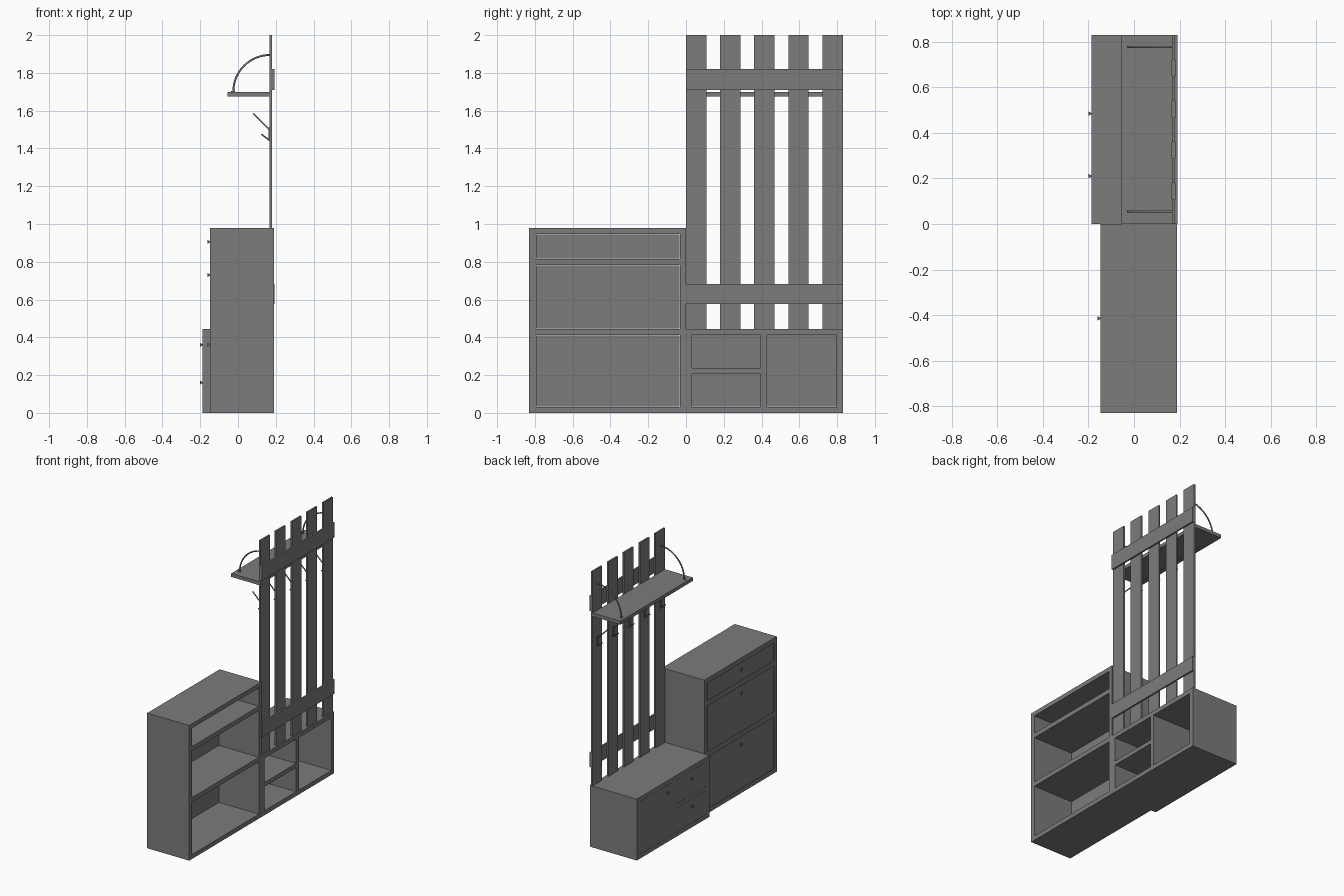
import bpy
import bmesh
from math import cos, sin, pi
from mathutils import Matrix

if "Cube" in bpy.data.objects:
    bpy.data.objects.remove(bpy.data.objects["Cube"])

GREY = (0.2, 0.2, 0.2, 1)
mat = bpy.data.materials.new("plain_grey")
mat.use_nodes = True
mat.diffuse_color = GREY
mat.node_tree.nodes["Principled BSDF"].inputs["Base Color"].default_value = GREY


def add_mesh(name, bm):
    mesh = bpy.data.meshes.new(name)
    bm.to_mesh(mesh)
    bm.free()
    mesh.materials.append(mat)
    obj = bpy.data.objects.new(name, mesh)
    bpy.context.collection.objects.link(obj)
    return obj


def box(name, x, y, z):
    """Box from (min, max) ranges."""
    bm = bmesh.new()
    bmesh.ops.create_cube(bm, size=1)
    for v in bm.verts:
        v.co = [r[0] if c < 0 else r[1] for c, r in zip(v.co, (x, y, z))]
    return add_mesh(name, bm)


def tube(name, points, radius):
    curve = bpy.data.curves.new(name, 'CURVE')
    curve.dimensions = '3D'
    curve.bevel_depth = radius
    curve.bevel_resolution = 2
    curve.use_fill_caps = True
    spline = curve.splines.new('POLY')
    spline.points.add(len(points) - 1)
    for p, co in zip(spline.points, points):
        p.co = (*co, 1)
    curve.materials.append(mat)
    obj = bpy.data.objects.new(name, curve)
    bpy.context.collection.objects.link(obj)


def knob(name, x, y, z):
    """Square knob, widening away from the door."""
    bm = bmesh.new()
    turn = Matrix.Rotation(-pi / 2, 4, 'Y') @ Matrix.Rotation(pi / 4, 4, 'Z')
    bmesh.ops.create_cone(bm, cap_ends=True, segments=4, radius1=0.004,
                          radius2=0.014, depth=0.014,
                          matrix=Matrix.Translation((x - 0.007, y, z)) @ turn)
    add_mesh(name, bm)


T = 0.032       # board thickness
BACK = 0.19     # open rear plane


def carcass(name, front, y0, y1, top):
    x = (front, BACK)
    box(name + "_base", x, (y0, y1), (0, T))
    box(name + "_top", x, (y0, y1), (top - T, top))
    for side, a in (("right", y0), ("left", y1 - T)):
        box(f"{name}_{side}_side", x, (a, a + T), (T, top - T))


def front_panel(name, front, y, z, gap, knob_y, knob_z):
    box(name, (front, front + 0.02), (y[0] + gap, y[1] - gap), (z[0] + gap, z[1] - gap))
    knob(name + "_knob", front, knob_y, knob_z)


# Tall cabinet
TALL = -0.147
inner = (-0.83 + T, -T)
carcass("tall_cabinet", TALL, -0.83, 0, 0.98)
for name, z in (("lower", (0.412, 0.445)), ("upper", (0.782, 0.815))):
    box(f"tall_{name}_shelf", (TALL, BACK), inner, z)
for name, z, kz in (("lower_door", (T, 0.412), 0.36),
                    ("upper_door", (0.445, 0.782), 0.73),
                    ("drawer_front", (0.815, 0.98 - T), 0.905)):
    front_panel("tall_" + name, TALL, inner, z, 0.003, -0.415, kz)

# Low bench cabinet
LOW = -0.187
carcass("bench", LOW, 0, 0.83, 0.445)
box("bench_divider", (LOW, BACK), (0.395, 0.425), (T, 0.413))
box("bench_shelf", (LOW, BACK), (T, 0.395), (0.207, 0.237))
front_panel("bench_door", LOW, (0.425, 0.83 - T), (T, 0.413), 0.001, 0.485, 0.36)
front_panel("bench_lower_drawer", LOW, (T, 0.395), (T, 0.207), 0.001, 0.21, 0.16)
front_panel("bench_upper_drawer", LOW, (T, 0.395), (0.237, 0.413), 0.001, 0.21, 0.36)

# Slatted rack with a coat hook on every slat
for i in range(5):
    y = i * 0.1805
    mid = y + 0.054
    box(f"slat_{i + 1}", (0.168, 0.18), (y, y + 0.108), (0.445, 2))
    box(f"hook_plate_{i + 1}", (0.162, 0.168), (mid - 0.008, mid + 0.008), (1.44, 1.51))
    tube(f"hook_upper_{i + 1}", [(0.166, mid, 1.5), (0.08, mid, 1.585)], 0.004)
    tube(f"hook_lower_{i + 1}", [(0.166, mid, 1.443), (0.125, mid, 1.475)], 0.004)
for name, z in (("lower", (0.577, 0.683)), ("upper", (1.71, 1.82))):
    box(f"{name}_rail", (0.18, 0.192), (0, 0.83), z)

# Hat shelf with quarter-round brackets
box("hat_shelf", (-0.055, 0.168), (0, 0.83), (1.675, 1.7))
for side, y in (("right", 0.055), ("left", 0.778)):
    arc = [(0.17 - 0.195 * cos(a), y, 1.7 + 0.195 * sin(a))
           for a in (k * pi / 32 for k in range(17))]
    tube(side + "_bracket", arc, 0.005)
    tube(side + "_bracket_foot", [(-0.026, y, 1.7), (-0.026, y, 1.705)], 0.01)
